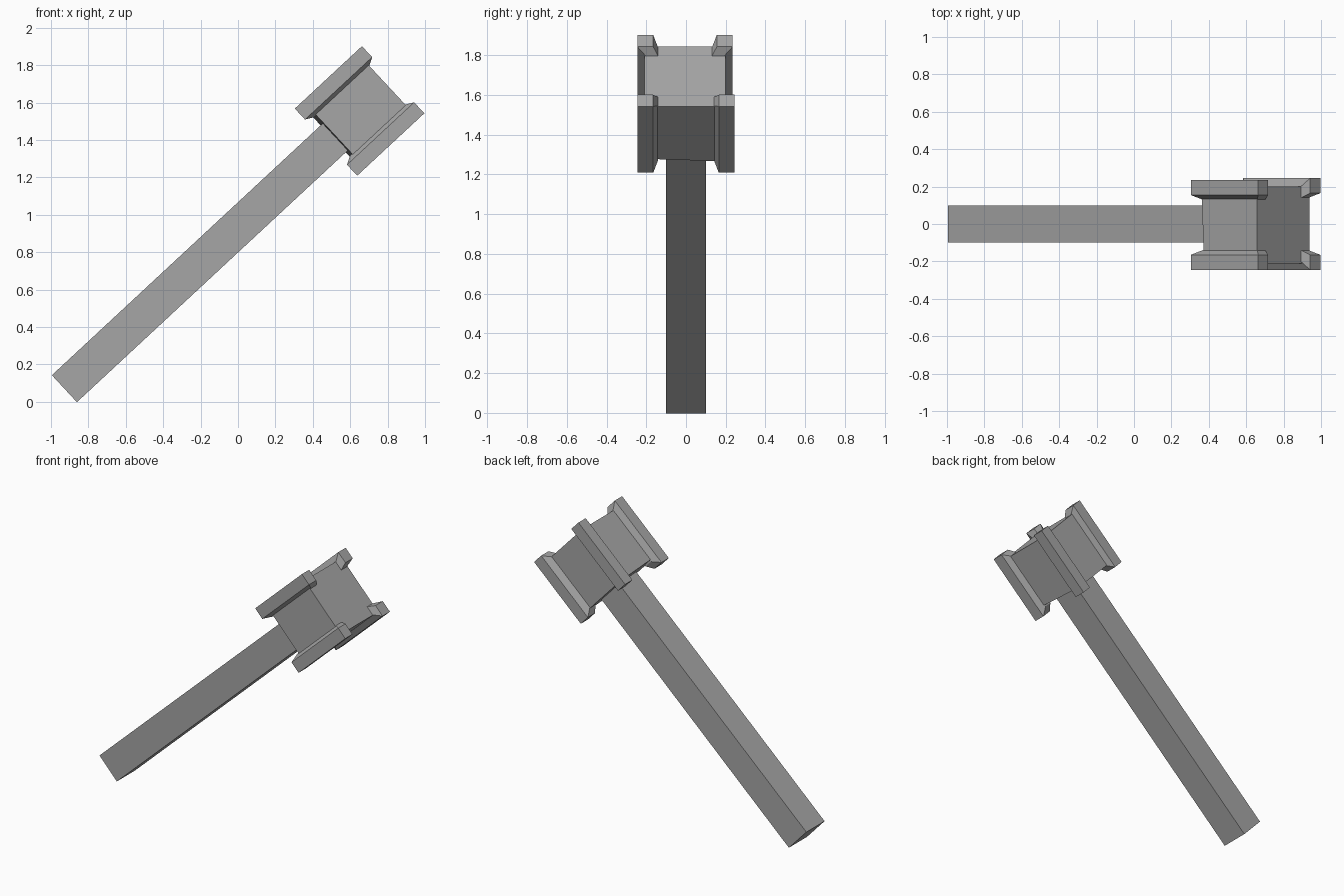
import bpy, bmesh, math
from mathutils import Matrix, Vector

if "Cube" in bpy.data.objects:
    bpy.data.objects.remove(bpy.data.objects["Cube"])

gray = bpy.data.materials.new("plain_gray")
gray.use_nodes = True
GRAY = (0.38, 0.38, 0.38, 1)
gray.diffuse_color = GRAY
gray.node_tree.nodes["Principled BSDF"].inputs["Base Color"].default_value = GRAY

# Local frame: x along the handle, z across the head; tilted up about y
TILT = Matrix.Translation((0.65, 0, 1.555)) @ Matrix.Rotation(math.radians(-42.9), 4, 'Y')


def hull(name, points):
    """Convex flat-faced solid around the given local points."""
    bm = bmesh.new()
    for p in points:
        bm.verts.new(p)
    res = bmesh.ops.convex_hull(bm, input=bm.verts)
    loose = [g for g in res["geom_interior"] if isinstance(g, bmesh.types.BMVert)]
    bmesh.ops.delete(bm, geom=loose, context='VERTS')
    bmesh.ops.dissolve_limit(bm, angle_limit=0.01, verts=bm.verts, edges=bm.edges)
    bm.transform(TILT)
    bmesh.ops.recalc_face_normals(bm, faces=bm.faces)
    mesh = bpy.data.meshes.new(name)
    bm.to_mesh(mesh)
    bm.free()
    mesh.materials.append(gray)
    obj = bpy.data.objects.new(name, mesh)
    bpy.context.collection.objects.link(obj)


def box(x0, x1, y0, y1, z0, z1):
    return [Vector((x, y, z)) for x in (x0, x1) for y in (y0, y1) for z in (z0, z1)]


# Long square handle
hull("handle", box(-2.167, -0.15, -0.1, 0.1, -0.112, 0.085))

# Head block, its handle end slightly narrowed toward the front
body = box(-0.205, 0.202, -0.21, 0.2, -0.205, 0.205)
for p in body:
    if p.x < 0 and p.y < 0:
        p.x += 0.02
hull("head_block", body)

# Four corner rails that flare where they meet the block
OUT, EDGE, ROOT, FACE = 0.245, 0.165, 0.14, 0.2
for sy, side in ((-1, "front"), (1, "back")):
    for sz, level in ((-1, "lower"), (1, "upper")):
        section = [(x, y, z) for x in (-OUT, OUT) for y in (EDGE, OUT) for z in (EDGE, OUT)]
        for x in (-FACE, FACE):
            section += [(x, ROOT, ROOT), (x, ROOT, FACE), (x, FACE, ROOT)]
        shift = -0.01 if (sy, sz) == (1, 1) else 0
        hull(f"{side}_{level}_rail", [(x, y * sy + shift, z * sz) for x, y, z in section])
